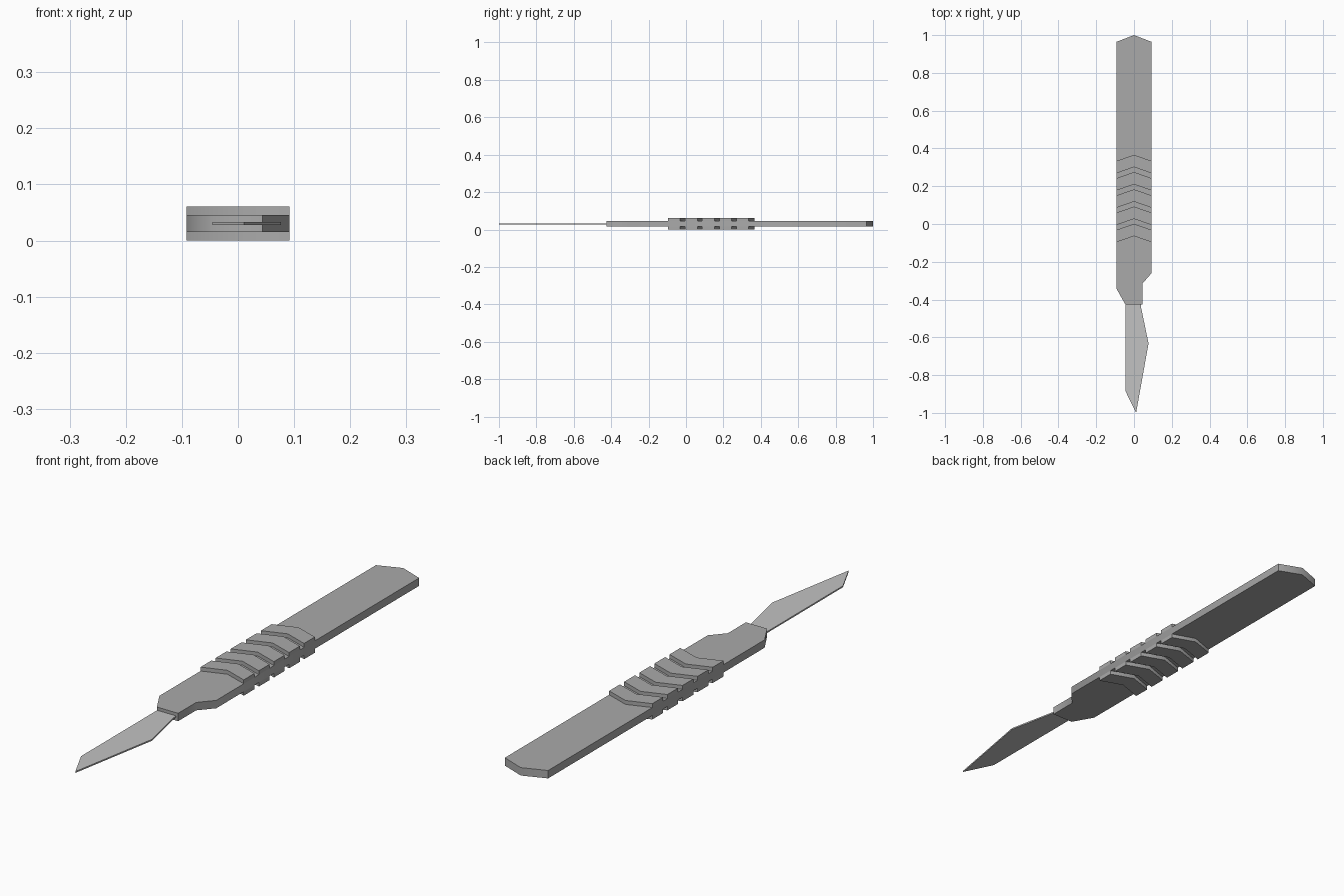
import bpy
import bmesh
import math

if "Cube" in bpy.data.objects:
    bpy.data.objects.remove(bpy.data.objects["Cube"])


def material(name, value):
    mat = bpy.data.materials.new(name)
    mat.diffuse_color = (value, value, value, 1)
    mat.use_nodes = True
    mat.node_tree.nodes["Principled BSDF"].inputs["Base Color"].default_value = mat.diffuse_color
    return mat


def prism(bm, outline, z0, z1):
    """Extrude a flat outline in x, y from z0 up to z1."""
    low = [bm.verts.new((x, y, z0)) for x, y in outline]
    high = [bm.verts.new((x, y, z1)) for x, y in outline]
    bm.faces.new(low)
    bm.faces.new(high)
    n = len(outline)
    for i in range(n):
        j = (i + 1) % n
        bm.faces.new((low[i], low[j], high[j], high[i]))


def make_object(name, prisms, mat, smooth=None):
    bm = bmesh.new()
    for outline, z0, z1 in prisms:
        prism(bm, outline, z0, z1)
    bmesh.ops.recalc_face_normals(bm, faces=bm.faces)
    mesh = bpy.data.meshes.new(name)
    bm.to_mesh(mesh)
    bm.free()
    mesh.materials.append(mat)
    obj = bpy.data.objects.new(name, mesh)
    bpy.context.collection.objects.link(obj)
    if smooth:
        bpy.ops.object.select_all(action='DESELECT')
        obj.select_set(True)
        bpy.context.view_layer.objects.active = obj
        bpy.ops.object.shade_smooth_by_angle(angle=math.radians(smooth))
    return obj


handle_grey = material("handle grey", 0.40)
blade_grey = material("blade light grey", 0.54)

W = 0.0915             # half width of handle
LOW, HIGH = 0.0152, 0.0455   # handle underside and top
TOP = 0.0605           # top of grip ridges

# Flat handle with pointed end and stepped neck
handle = [(0, 1.0), (-W, 0.965), (-W, -0.345), (-0.046, -0.425),
          (0.044, -0.425), (0.044, -0.316), (W, -0.262), (W, 0.965)]
make_object("handle", [(handle, LOW, HIGH)], handle_grey, 65)

# Chevron grip ridges, above and below the handle
ridges = []
for i in range(5):
    y0 = -0.064 + 0.0913 * i
    y1 = y0 + 0.065
    drop = 0.032
    chevron = [(-W, y0 - drop), (0, y0), (W, y0 - drop),
               (W, y1 - drop), (0, y1), (-W, y1 - drop)]
    ridges.append((chevron, HIGH, TOP))
    ridges.append((chevron, 0, LOW))
make_object("grip_ridges", ridges, handle_grey, 65)

# Thin blade, its root set into the neck
blade = [(-0.045, -0.40), (-0.045, -0.885), (0.011, -1.0),
         (0.077, -0.632), (0.036, -0.435), (0.036, -0.40)]
make_object("blade", [(blade, 0.0278, 0.0333)], blade_grey)
